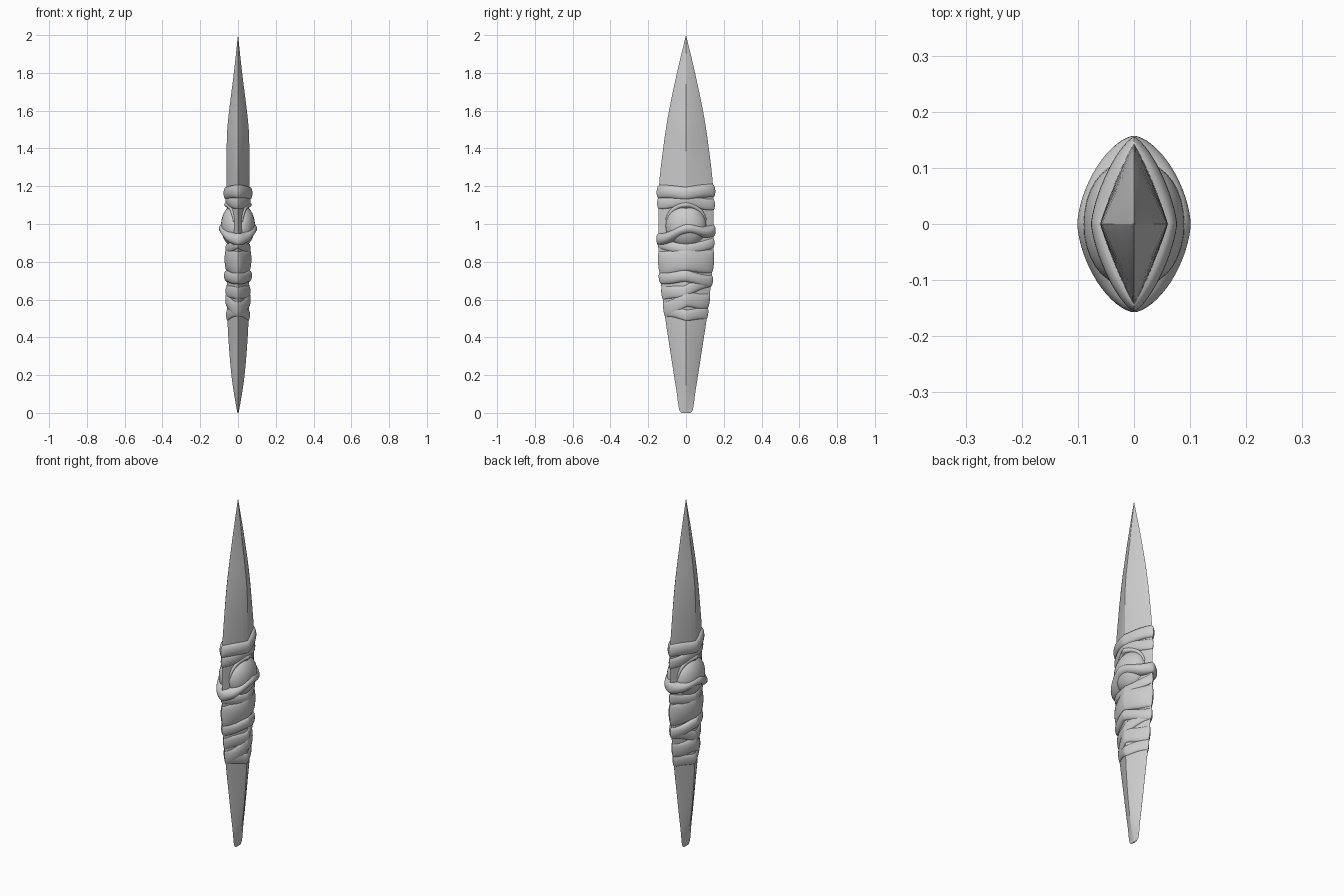
import bpy, bmesh, math

if "Cube" in bpy.data.objects:
    bpy.data.objects.remove(bpy.data.objects["Cube"])

# one stone-grey colour
grey = bpy.data.materials.new("stone grey")
grey.diffuse_color = (0.6, 0.6, 0.6, 1)
grey.use_nodes = True
grey.node_tree.nodes["Principled BSDF"].inputs["Base Color"].default_value = grey.diffuse_color

# (height, half thickness in x, half width in y)
PROFILE = [(0, .003, .024), (.015, .006, .036), (.1, .021, .048), (.2, .035, .064),
           (.35, .048, .087), (.5, .056, .110), (.7, .058, .134), (.85, .059, .145),
           (1.0, .058, .146), (1.2, .060, .143), (1.4, .060, .121), (1.5, .057, .107),
           (1.6, .047, .090), (1.8, .022, .048), (2.0, .0002, .0002)]
P_BODY = 1.12      # section exponent: 1 is a diamond, 2 an ellipse


def section(z):
    """Half sizes of the body at height z (smooth interpolation)."""
    z = min(max(z, 0), 2)
    i = 0
    while i < len(PROFILE) - 2 and z > PROFILE[i + 1][0]:
        i += 1
    q, r = PROFILE[i], PROFILE[i + 1]
    a, b = PROFILE[max(i - 1, 0)], PROFILE[min(i + 2, len(PROFILE) - 1)]
    h = r[0] - q[0]
    t = (z - q[0]) / h
    out = []
    for k in (1, 2):
        m0 = (r[k] - a[k]) / (r[0] - a[0]) * h
        m1 = (b[k] - q[k]) / (b[0] - q[0]) * h
        out.append((2*t**3 - 3*t*t + 1) * q[k] + (t**3 - 2*t*t + t) * m0
                   + (3*t*t - 2*t**3) * r[k] + (t**3 - t*t) * m1)
    return out


def rim(angle, a, b, p):
    c, s = math.cos(angle), math.sin(angle)
    return (math.copysign(abs(c) ** (2 / p) * a, c),
            math.copysign(abs(s) ** (2 / p) * b, s))


def finish(name, bm, angle):
    bmesh.ops.recalc_face_normals(bm, faces=bm.faces)
    me = bpy.data.meshes.new(name)
    bm.to_mesh(me)
    bm.free()
    me.materials.append(grey)
    ob = bpy.data.objects.new(name, me)
    bpy.context.collection.objects.link(ob)
    bpy.ops.object.select_all(action='DESELECT')
    ob.select_set(True)
    bpy.context.view_layer.objects.active = ob
    bpy.ops.object.shade_smooth_by_angle(angle=math.radians(angle))
    return ob


def loft(name, rings, angle, caps=False):
    bm = bmesh.new()
    loops = [[bm.verts.new(co) for co in ring] for ring in rings]
    n = len(loops[0])
    for lo, hi in zip(loops, loops[1:]):
        for i in range(n):
            j = (i + 1) % n
            bm.faces.new((lo[i], lo[j], hi[j], hi[i]))
    if caps:
        bm.faces.new(loops[0])
        bm.faces.new(loops[-1])
    return finish(name, bm, angle)


# blade: one tapering diamond-section body
levels = [0, .006, .015] + [.05 * k for k in range(1, 41)]
rings = []
for z in levels:
    a, b = section(z)
    rings.append([(*rim(math.tau * i / 32, a, b, P_BODY), z) for i in range(32)])
loft("blade", rings, 28, caps=True)


def strap(name, path, height, out_x, out_y, roundness):
    """Soft band around the body; path(y) gives its middle height."""
    n, m = 64, 10
    rings = []
    for k in range(m + 1):
        t = math.pi * k / m
        bulge = math.sin(t) ** 0.8 if 0 < k < m else 0
        ring = []
        for i in range(n):
            ang = math.tau * i / n
            y0 = rim(ang, .06, .14, 1.5)[1]
            z = path(y0) - height / 2 * math.cos(t)
            a, b = section(z)
            p = P_BODY + (roundness - P_BODY) * bulge
            x, y = rim(ang, a - .004 + (out_x + .004) * bulge,
                       b - .004 + (out_y + .004) * bulge, p)
            ring.append((x, y, z))
        rings.append(ring)
    loft(name, rings, 40)


# wrapped straps: base height, tilt, sag, height, bulges, roundness
STRAPS = [
    ("collar_upper", 1.168, .02, -.006, .070, .017, .011, 1.40),
    ("collar_lower", 1.118, -.03, .012, .060, .008, .007, 1.30),
    ("grip_band_wide", .805, .03, .008, .125, .012, .006, 1.40),
    ("grip_band_narrow", .715, -.06, .010, .062, .016, .009, 1.35),
    ("grip_fold_upper", .655, .24, -.010, .065, .008, .004, 1.30),
    ("grip_fold_middle", .585, .16, .015, .080, .010, .004, 1.30),
    ("grip_fold_lower", .525, -.06, -.008, .060, .007, .004, 1.25),
]
for name, z0, tilt, sag, h, ox, oy, r in STRAPS:
    strap(name, lambda y: z0 + tilt * y + sag * math.cos(y * 24), h, ox, oy, r)

# eyelid strap arches over the middle of the eyeball
strap("eyelid_strap",
      lambda y: .958 + .16 * y + .018 * math.cos(y * 26),
      .062, .043, .011, 1.62)
# cloth fold under the eye
strap("lower_eye_fold",
      lambda y: .868 + 1.6 * y * y, .055, .008, .004, 1.35)

# eyeballs, one on each side face
for side, label in ((1, "right"), (-1, "left")):
    bm = bmesh.new()
    bmesh.ops.create_uvsphere(bm, u_segments=32, v_segments=20, radius=1)
    for v in bm.verts:
        v.co = (side * .018 + v.co.x * .072, v.co.y * .108, .99 + v.co.z * .112)
    finish("eyeball_" + label, bm, 60)
    # upper lid: slim arch that follows the top of the eyeball
    rings = []
    for k in range(25):
        t = math.pi * (.06 + .88 * k / 24)
        taper = .3 + .7 * math.sin(t)
        y, z = .106 * math.cos(t), .99 + .112 * math.sin(t)
        a, b = section(z)
        x = side * a * max(1 - abs(y) / b, 0) ** .9
        ring = []
        for i in range(8):
            u = math.tau * i / 8
            r = .014 * taper * math.cos(u)
            ring.append((x + .014 * taper * math.sin(u),
                         y + r * math.cos(t), z + r * math.sin(t)))
        rings.append(ring)
    loft("upper_lid_" + label, rings, 60, caps=True)
